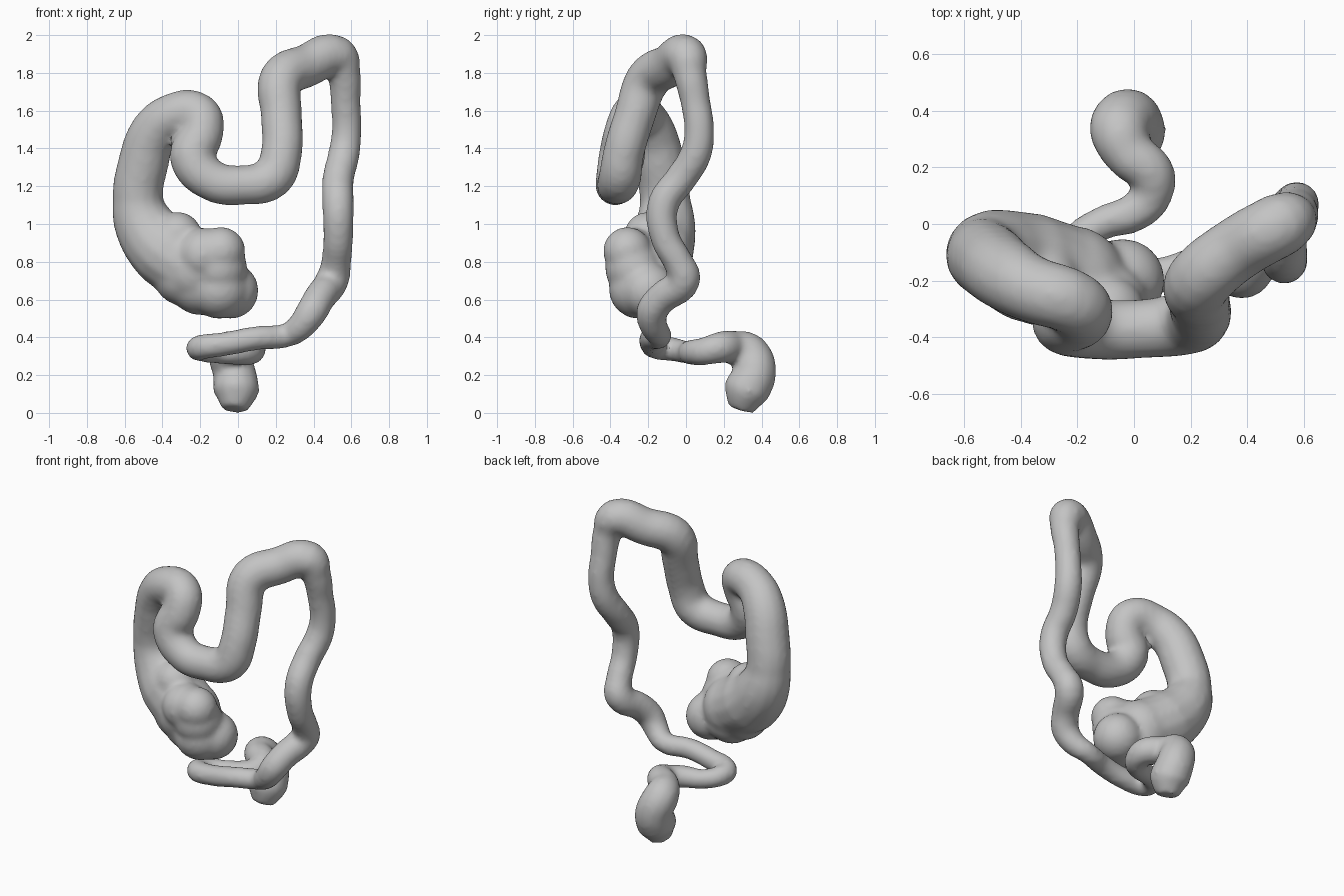
import bpy
from mathutils import Vector

cube = bpy.data.objects.get("Cube")
if cube:
    bpy.data.objects.remove(cube, do_unlink=True)

# Centre line of each section: x, y, z, radius in hundredths
ascending = [
    (-22, -20, 76, 19), (-38, -15, 86, 19.5), (-49, -11, 99, 16.5),
    (-53, -11, 113, 13.5), (-50, -14, 133, 13.5), (-45, -18, 148, 13),
    (-36, -23, 157, 12), (-21, -28, 158.5, 11.5),
]
transverse = [
    (-19, -32, 149, 11.5), (-24, -34, 136, 12.5),
    (-14, -37, 123.5, 11), (3, -37, 121, 10.5), (18, -35, 125, 11.5),
    (23, -33, 138, 11), (23, -27, 158, 11), (23, -20, 177, 12),
    (36, -9, 184, 11.5),
]
descending = [
    (52, 0, 189, 11.5), (56, 2, 180, 9), (57, 5, 165, 8),
    (57.5, 7, 149, 8), (56, 5, 137, 8.5), (53, -3, 124, 8.5),
    (53, -12, 111, 8.5), (53, -11, 93, 8), (52, -4, 80, 8),
    (50, -1, 71, 9), (43, -13, 61, 8.5),
]
sigmoid = [
    (39, -18, 54, 8.5), (33, -17, 46, 7.5), (26, -14, 41.5, 6.5),
    (10, -18, 40, 6.5), (-6, -18, 37, 6.5), (-20, -14, 35, 6.8),
    (-20, -7, 34, 6.5), (-12, 0, 32.5, 6), (0, 4, 32.5, 7),
    (6, 10, 33, 7.5),
]
rectum = [
    (6, 18, 35, 8.5), (-2, 25, 35, 9), (-5, 33, 32, 11),
    (-2, 36.5, 22, 11.5), (-1, 32, 12, 12.5), (-2, 29, 2, 7),
]
# Rounded pouches at the blind end
pouches = [
    (-22, -20, 76, 19.5), (-9, -31, 86, 13), (-18, -29, 84, 14.5),
    (-10, -28, 77, 15), (-4, -20, 65, 15), (-10, -25, 66, 16),
    (-20, -20, 69, 17), (-29, -19, 73, 16), (-32, -20, 94, 13),
]


def make_tube(name, points):
    """Sweep a round section with a varying radius along a smooth path."""
    curve = bpy.data.curves.new(name, "CURVE")
    curve.dimensions = "3D"
    curve.bevel_depth = 1
    curve.bevel_resolution = 5
    curve.resolution_u = 5
    curve.use_fill_caps = True
    spline = curve.splines.new("BEZIER")
    spline.bezier_points.add(len(points) - 1)
    for knot, (x, y, z, r) in zip(spline.bezier_points, points):
        knot.co = Vector((x, y, z)) / 100
        knot.radius = r / 100
        knot.handle_left_type = knot.handle_right_type = "AUTO"
    obj = bpy.data.objects.new(name, curve)
    bpy.context.collection.objects.link(obj)
    return obj


def select_only(objects):
    bpy.ops.object.select_all(action="DESELECT")
    for obj in objects:
        obj.select_set(True)
    bpy.context.view_layer.objects.active = objects[0]


# Tube running through every section
bowel = make_tube("large_intestine",
                  ascending + transverse + descending + sigmoid + rectum)
select_only([bowel])
bpy.ops.object.convert(target="MESH")
bowel = bpy.context.view_layer.objects.active

# Pouches joined to the start of the tube
parts = [bowel]
for x, y, z, r in pouches:
    bpy.ops.mesh.primitive_ico_sphere_add(
        subdivisions=3, radius=r / 100, location=Vector((x, y, z)) / 100)
    parts.append(bpy.context.object)
select_only(parts)
bpy.ops.object.join()

# Fuse into one soft skin
remesh = bowel.modifiers.new("fuse", "REMESH")
remesh.mode = "VOXEL"
remesh.voxel_size = 0.016
soften = bowel.modifiers.new("soften", "SMOOTH")
soften.factor = 0.5
soften.iterations = 12
select_only([bowel])
bpy.ops.object.convert(target="MESH")
bowel = bpy.context.view_layer.objects.active
bowel.name = "large_intestine"

# Rest the lowest point on the ground
low = min(v.co.z for v in bowel.data.vertices)
for v in bowel.data.vertices:
    v.co.z -= low

# Plain grey skin
grey = bpy.data.materials.new("soft_grey")
grey.use_nodes = True
colour = (0.55, 0.55, 0.55, 1)
grey.diffuse_color = colour
grey.node_tree.nodes["Principled BSDF"].inputs["Base Color"].default_value = colour
bowel.data.materials.clear()
bowel.data.materials.append(grey)
bpy.ops.object.shade_smooth_by_angle()
